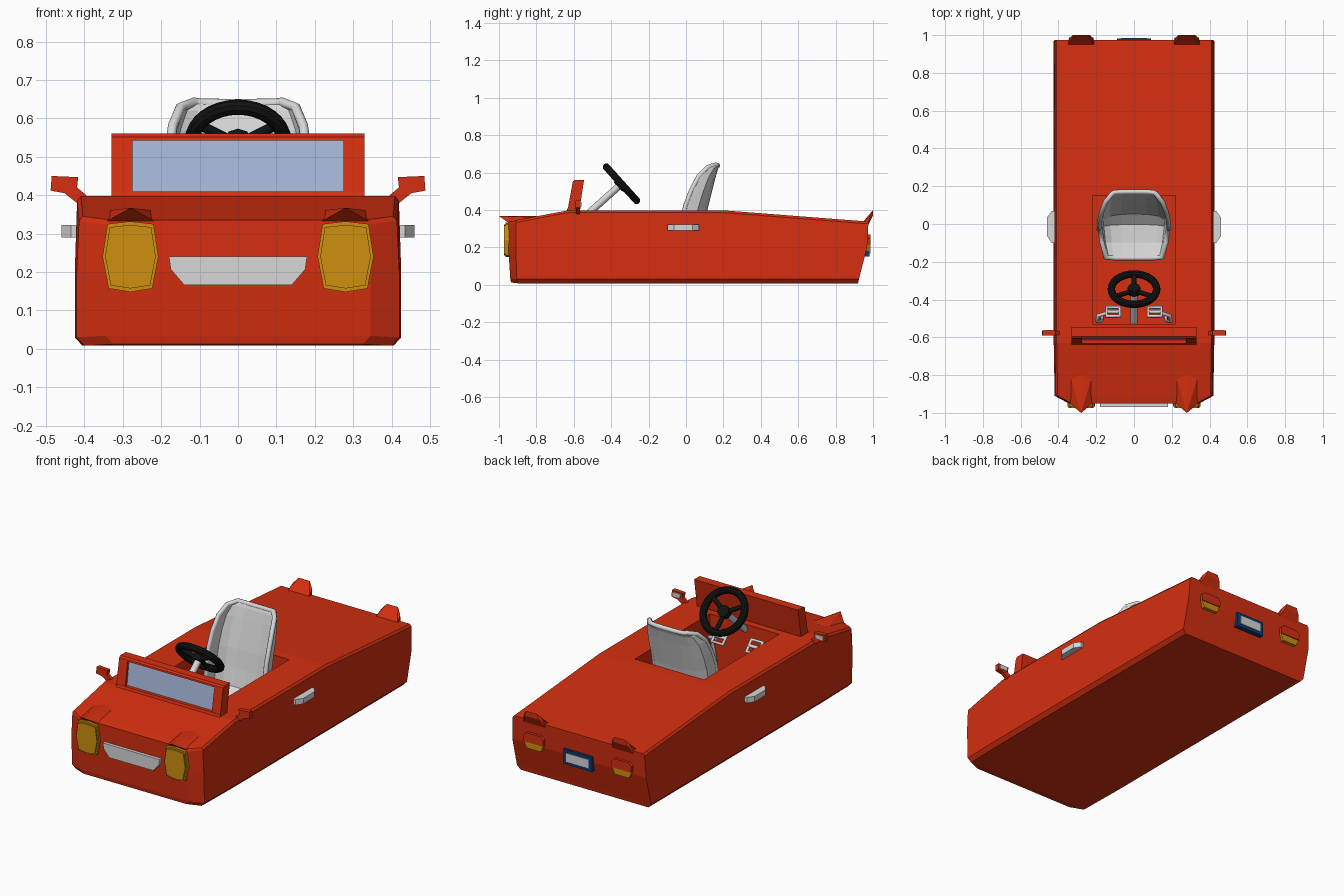
import bpy, bmesh, math
from mathutils import Vector

if "Cube" in bpy.data.objects:
    bpy.data.objects.remove(bpy.data.objects["Cube"])


def material(name, r, g, b):
    m = bpy.data.materials.new(name)
    m.use_nodes = True
    m.diffuse_color = (r, g, b, 1)
    m.node_tree.nodes["Principled BSDF"].inputs["Base Color"].default_value = (r, g, b, 1)
    return m


RED = material("red_paint", 0.66, 0.028, 0.005)
AMBER = material("amber_lens", 0.62, 0.28, 0.005)
GREY = material("light_grey", 0.68, 0.68, 0.68)
BLACK = material("black_rubber", 0.006, 0.006, 0.006)
GLASS = material("pale_blue_glass", 0.38, 0.48, 0.69)
BLUE = material("dark_blue", 0.003, 0.045, 0.17)


def finish(name, bm, mat):
    bmesh.ops.recalc_face_normals(bm, faces=bm.faces)
    me = bpy.data.meshes.new(name)
    bm.to_mesh(me)
    bm.free()
    me.materials.append(mat)
    ob = bpy.data.objects.new(name, me)
    bpy.context.collection.objects.link(ob)
    return ob


def prism(name, pts, axis, lo, hi, mat):
    """Extrude a 2D outline along an axis."""
    bm = bmesh.new()
    rings = []
    for d in (lo, hi):
        place = {"x": lambda a, b: (d, a, b), "y": lambda a, b: (a, d, b)}[axis]
        rings.append([bm.verts.new(place(*p)) for p in pts])
    a, b = rings
    bm.faces.new(a)
    bm.faces.new(b)
    for i in range(len(pts)):
        j = (i + 1) % len(pts)
        bm.faces.new((a[i], a[j], b[j], b[i]))
    return finish(name, bm, mat)


def box_outline(x0, x1, z0, z1):
    return [(x0, z0), (x1, z0), (x1, z1), (x0, z1)]


def hull(name, pts, mat):
    bm = bmesh.new()
    for p in pts:
        bm.verts.new(p)
    bmesh.ops.convex_hull(bm, input=bm.verts)
    bmesh.ops.dissolve_limit(bm, angle_limit=0.02, verts=bm.verts, edges=bm.edges)
    return finish(name, bm, mat)


def tube(name, pts, radius, mat, cyclic=False):
    cu = bpy.data.curves.new(name, "CURVE")
    cu.dimensions = "3D"
    cu.bevel_depth = radius
    cu.bevel_resolution = 2
    cu.use_fill_caps = True
    sp = cu.splines.new("POLY")
    sp.points.add(len(pts) - 1)
    for q, p in zip(sp.points, pts):
        q.co = (*p, 1)
    sp.use_cyclic_u = cyclic
    cu.materials.append(mat)
    ob = bpy.data.objects.new(name, cu)
    bpy.context.collection.objects.link(ob)
    return ob


# Body: loft of stations (y at bottom, y at middle, y at top, half width, bottom, top)
stations = [(-0.935, -0.95, -0.95, 0.345, 0.012, 0.335), (-0.90, -0.91, -0.91, 0.42, 0.008, 0.345),
            (-0.63, -0.63, -0.63, 0.425, 0.008, 0.398), (0.2, 0.2, 0.2, 0.425, 0.008, 0.398),
            (0.92, 0.968, 0.975, 0.425, 0.008, 0.338)]
bm = bmesh.new()
rings = []
for yb, ym, yt, w, z0, z1 in stations:
    half = [(w - 0.02, yb, z0), (w, yb * 1.005, z0 + 0.022), (w, ym, 0.2), (w - 0.006, yt, z1 - 0.012),
            (w - 0.016, yt, z1)]
    rings.append([bm.verts.new(p) for p in half] + [bm.verts.new((-x, y, z)) for x, y, z in reversed(half)])
for a, b in zip(rings, rings[1:]):
    for i in range(10):
        j = (i + 1) % 10
        bm.faces.new((a[i], a[j], b[j], b[i]))
for r in (rings[0], rings[-1]):
    for i in range(4):
        bm.faces.new((r[i], r[i + 1], r[8 - i], r[9 - i]))
body = finish("body", bm, RED)

# Cockpit opening
cutter = prism("cockpit_cutter", [(-0.53, 0.06), (0.15, 0.06), (0.15, 0.6), (-0.53, 0.6)], "x", -0.22, 0.22, RED)
cutter.hide_render = True
cut = body.modifiers.new("cockpit", "BOOLEAN")
cut.operation = "DIFFERENCE"
cut.solver = "EXACT"
cut.object = cutter
bpy.context.view_layer.objects.active = body
bpy.ops.object.modifier_apply(modifier=cut.name)
bpy.data.objects.remove(cutter)

# Windscreen: solid back panel, raised front border, glass plate
prism("windscreen_panel", [(-0.61, 0.39), (-0.587, 0.56), (-0.545, 0.56), (-0.572, 0.39)], "x", -0.33, 0.33, RED)
post = [(-0.635, 0.39), (-0.605, 0.552), (-0.595, 0.56), (-0.58, 0.56), (-0.6, 0.39)]
for side, s in (("left", 1), ("right", -1)):
    prism(side + "_windscreen_post", post, "x", s * 0.275, s * 0.33, RED)
prism("windscreen_top_bar", [(-0.607, 0.543), (-0.605, 0.552), (-0.595, 0.56), (-0.58, 0.56), (-0.585, 0.543)],
      "x", -0.275, 0.275, RED)
prism("windscreen_sill", [(-0.64, 0.39), (-0.633, 0.41), (-0.6, 0.41), (-0.6, 0.39)], "x", -0.33, 0.33, RED)
prism("windscreen_glass", [(-0.614, 0.405), (-0.595, 0.545), (-0.588, 0.545), (-0.607, 0.405)],
      "x", -0.275, 0.275, GLASS)

# Front grille
prism("grille", [(-0.18, 0.24), (0.18, 0.24), (0.175, 0.207), (0.14, 0.166), (-0.14, 0.166), (-0.175, 0.207)],
      "y", -0.968, -0.94, GREY)

# Rear number plate
prism("plate_frame", box_outline(-0.09, 0.09, 0.15, 0.235), "y", 0.94, 0.982, BLUE)
prism("plate_panel", box_outline(-0.07, 0.07, 0.168, 0.217), "y", 0.98, 0.986, GREY)

# Paired parts
lamp = [(-0.06, 0.325), (0, 0.332), (0.06, 0.325), (0.073, 0.24), (0.057, 0.157), (0, 0.148), (-0.057, 0.157),
        (-0.073, 0.24)]
for side, s in (("left", 1), ("right", -1)):
    cx = s * 0.28
    prism(side + "_headlight", [(cx + x, z) for x, z in lamp], "y", -0.965, -0.94, AMBER)
    prism(side + "_headlight_lens", [(cx + x * 0.9, 0.24 + (z - 0.24) * 0.9) for x, z in lamp],
          "y", -0.973, -0.96, AMBER)
    hull(side + "_headlight_brow", [(cx, -1.0, 0.367), (cx, -0.8, 0.367)] +
         [(cx + d, y, z) for d in (-0.06, 0.06) for y, z in ((-0.95, 0.333), (-0.8, 0.36))], RED)
    hull(side + "_tail_fin", [(cx + d * k, y, z) for d in (-1, 1) for k, y, z in
         ((0.07, 0.945, 0.335), (0.07, 0.972, 0.315), (0.06, 0.985, 0.37), (0.035, 1.0, 0.4),
          (0.045, 1.0, 0.37))], RED)
    prism(side + "_tail_lamp_upper", [(cx + x, z) for x, z in
          ((-0.062, 0.215), (0.062, 0.215), (0.065, 0.25), (0.045, 0.268), (-0.045, 0.268), (-0.065, 0.25))],
          "y", 0.95, 0.987, RED)
    prism(side + "_tail_lamp_lower", [(cx + x, z) for x, z in
          ((-0.062, 0.215), (0.062, 0.215), (0.045, 0.178), (-0.045, 0.178))], "y", 0.94, 0.982, AMBER)
    hull(side + "_door_handle", [(s * x, y, z) for z in (0.29, 0.322) for x, y in
         ((0.42, -0.1), (0.42, 0.07), (0.435, 0.07), (0.435, -0.1), (0.46, 0.035), (0.46, -0.065))], GREY)
    # Door mirror
    prism(side + "_mirror_stem", [(s * x, z) for x, z in
          ((0.395, 0.4), (0.41, 0.372), (0.455, 0.408), (0.425, 0.425))], "y", -0.587, -0.567, RED)
    prism(side + "_mirror_head", [(s * x, z) for x, z in
          ((0.416, 0.447), (0.485, 0.45), (0.488, 0.412), (0.45, 0.405), (0.419, 0.422))], "y", -0.59, -0.565, RED)
    prism(side + "_mirror_glass", [(s * x, z) for x, z in
          ((0.43, 0.441), (0.478, 0.442), (0.478, 0.418), (0.432, 0.42))], "y", -0.566, -0.56, GREY)
    # Pedal: slotted pad made of a ring and a middle bar, on a bent arm
    tilt = Vector((0, 0.75, 0.66))
    pad = [Vector((s * 0.11 + u, -0.465, 0.32) ) + v * Vector((0, 0.66, -0.75))
           for u, v in ((-0.035, -0.035), (0.035, -0.035), (0.035, 0.035), (-0.035, 0.035))]
    tube(side + "_pedal_pad", pad, 0.01, GREY, True)
    tube(side + "_pedal_bar", [(pad[0] + pad[3]) / 2, (pad[1] + pad[2]) / 2], 0.01, GREY)
    tube(side + "_pedal_arm", [(s * 0.14, -0.47, 0.3), (s * 0.19, -0.485, 0.29), (s * 0.195, -0.515, 0.26),
                               (s * 0.17, -0.51, 0.15), (s * 0.17, -0.48, 0.06)], 0.01, GREY)

# Steering wheel, spokes, hub and column
centre = Vector((0, -0.345, 0.54))
tilt_x = math.radians(-48)
axis = Vector((0, -math.sin(tilt_x), math.cos(tilt_x)))
down = Vector((0, math.cos(tilt_x), math.sin(tilt_x)))
bpy.ops.mesh.primitive_torus_add(major_segments=32, minor_segments=10, major_radius=0.12, minor_radius=0.02,
                                 location=centre, rotation=(tilt_x, 0, 0))
rim = bpy.context.object
rim.name = "steering_wheel_rim"
rim.data.materials.append(BLACK)
bpy.ops.object.shade_smooth_by_angle()
for k in range(3):
    a = math.radians(90 + 120 * k)
    tip = centre + 0.115 * (math.cos(a) * Vector((1, 0, 0)) + math.sin(a) * down)
    tube("steering_spoke_%d" % (k + 1), [centre - axis * 0.01, tip], 0.013, BLACK)
tube("steering_hub", [centre - axis * 0.025, centre + axis * 0.012], 0.034, BLACK)
tube("steering_column", [centre - axis * 0.33, centre - axis * 0.02], 0.019, GREY)

# Bucket seat: spine (y, z, half width, side depth) swept with a curved section
spine = [(-0.18, 0.17, 0.15, 0.02), (-0.1, 0.15, 0.17, 0.05), (0.0, 0.15, 0.18, 0.08), (0.06, 0.2, 0.185, 0.1),
         (0.085, 0.3, 0.185, 0.11), (0.105, 0.4, 0.183, 0.11), (0.125, 0.48, 0.18, 0.1), (0.145, 0.56, 0.17, 0.08),
         (0.16, 0.615, 0.15, 0.045), (0.17, 0.638, 0.115, 0.01)]
COLS = 8
bm = bmesh.new()
grid = []
for i, (y, z, w, depth) in enumerate(spine):
    a, b = spine[max(i - 1, 0)], spine[min(i + 1, len(spine) - 1)]
    n = Vector((0, -(b[1] - a[1]), b[0] - a[0])).normalized()
    row = []
    for j in range(COLS + 1):
        u = 2 * j / COLS - 1
        x = w * math.sin(u * math.pi / 2)
        row.append(bm.verts.new(Vector((x, y, z)) + n * depth * abs(u) ** 3))
    grid.append(row)
for r, q in zip(grid, grid[1:]):
    for j in range(COLS):
        bm.faces.new((r[j], r[j + 1], q[j + 1], q[j]))
border = [v.co.copy() for v in grid[0] + [r[-1] for r in grid[1:-1]] + grid[-1][::-1]
          + [r[0] for r in grid[-2:0:-1]]]
seat = finish("seat_shell", bm, GREY)
shell = seat.modifiers.new("thickness", "SOLIDIFY")
shell.thickness = 0.018
shell.offset = 0
tube("seat_rim", border, 0.013, GREY, True)
